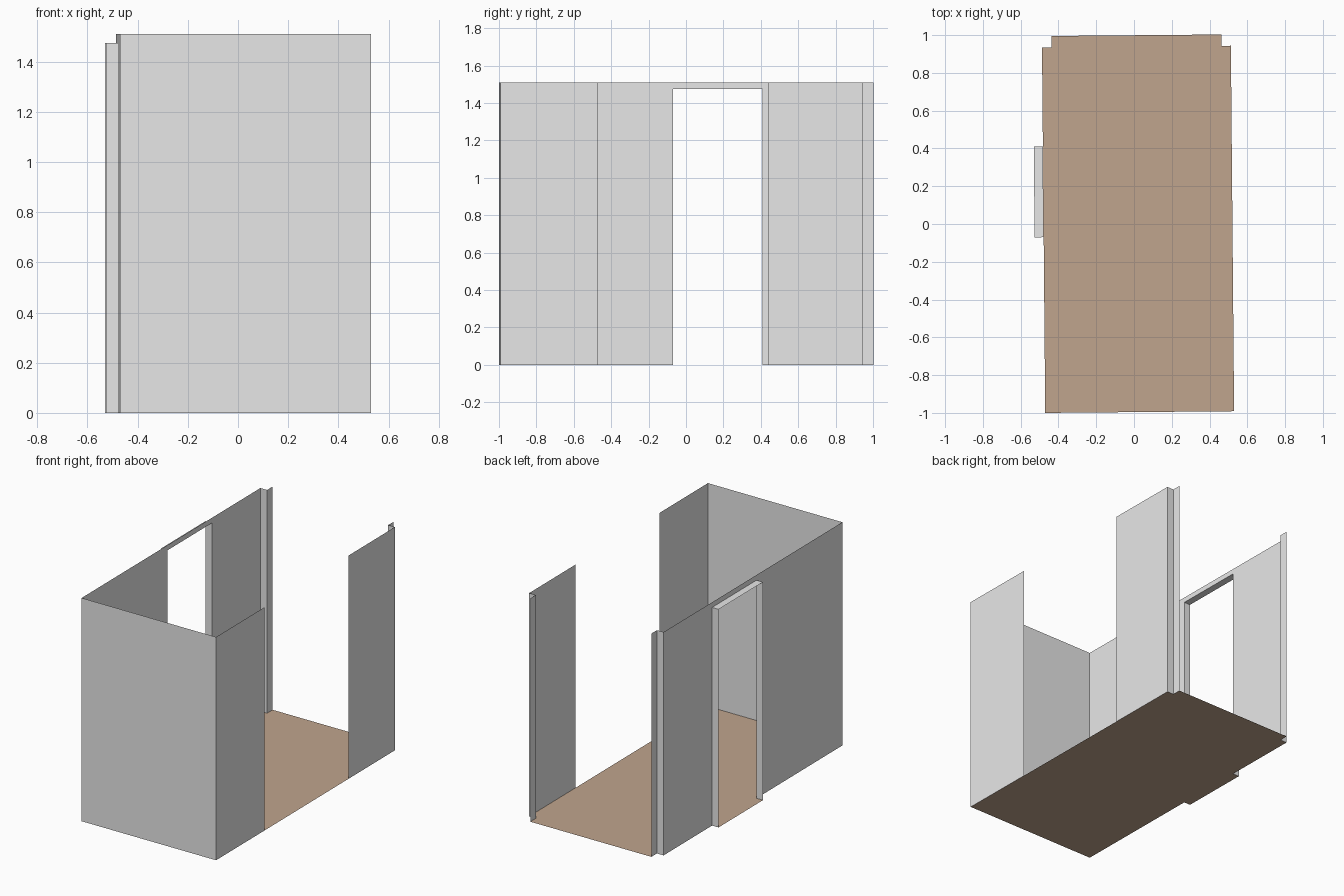
import bpy, math

if "Cube" in bpy.data.objects:
    bpy.data.objects.remove(bpy.data.objects["Cube"])

HEIGHT, DOOR_TOP = 1.51, 1.475
WIDTH, LENGTH = 1.0, 1.935
NOTCH, STUB = 0.05, 0.06            # stepped rear corners
DOOR_A, DOOR_B, DEPTH = 0.93, 1.41, 0.048
GAP_A, GAP_B = 0.522, 1.432         # full-height opening on the right
ANGLE = 0.0088                      # the plan is turned very slightly


def material(name, rgb):
    m = bpy.data.materials.new(name)
    m.diffuse_color = (*rgb, 1)
    m.use_nodes = True
    m.node_tree.nodes["Principled BSDF"].inputs["Base Color"].default_value = m.diffuse_color
    return m


grey = material("wall_grey", (0.8, 0.8, 0.8))
brown = material("floor_brown", (0.527, 0.373, 0.268))


def place(u, v, z):
    """Plan coordinates from the front left corner to world."""
    c, s = math.cos(ANGLE), math.sin(ANGLE)
    return (-0.47 + u * c - v * s, -1.0 + u * s + v * c, z)


def sheet(name, verts, faces, mat):
    me = bpy.data.meshes.new(name)
    me.from_pydata([place(*p) for p in verts], [], faces)
    me.materials.append(mat)
    ob = bpy.data.objects.new(name, me)
    bpy.context.collection.objects.link(ob)
    return ob


def wall(name, path, z0=0.0, z1=HEIGHT):
    """Thin upright wall following a plan path."""
    n = len(path)
    verts = [(u, v, z) for z in (z0, z1) for u, v in path]
    faces = [(i, i + 1, n + i + 1, n + i) for i in range(n - 1)]
    return sheet(name, verts, faces, grey)


# Floor, reaching into the doorway and between the rear stubs
plan = [(0, 0), (WIDTH, 0), (WIDTH, LENGTH), (WIDTH - NOTCH, LENGTH),
        (WIDTH - NOTCH, LENGTH + STUB), (NOTCH, LENGTH + STUB),
        (NOTCH, LENGTH), (0, LENGTH), (0, DOOR_B), (-DEPTH, DOOR_B),
        (-DEPTH, DOOR_A), (0, DOOR_A)]
sheet("floor", [(u, v, 0) for u, v in plan], [tuple(range(len(plan)))], brown)

# Walls
wall("front_wall", [(0, 0), (WIDTH, 0)])
wall("right_front_wall", [(WIDTH, 0), (WIDTH, GAP_A)])
wall("right_rear_wall", [(WIDTH, GAP_B), (WIDTH, LENGTH),
                         (WIDTH - NOTCH, LENGTH), (WIDTH - NOTCH, LENGTH + STUB)])
wall("left_rear_wall", [(NOTCH, LENGTH + STUB), (NOTCH, LENGTH),
                        (0, LENGTH), (0, DOOR_B)])
wall("left_front_wall", [(0, DOOR_A), (0, 0)])
wall("door_header", [(0, DOOR_B), (0, DOOR_A)], DOOR_TOP, HEIGHT)

# Door reveal: two jambs and the soffit
for name, v in (("door_jamb_front", DOOR_A), ("door_jamb_rear", DOOR_B)):
    wall(name, [(0, v), (-DEPTH, v)], 0, DOOR_TOP)
sheet("door_soffit", [(-DEPTH, DOOR_A, DOOR_TOP), (0, DOOR_A, DOOR_TOP),
                      (0, DOOR_B, DOOR_TOP), (-DEPTH, DOOR_B, DOOR_TOP)],
      [(0, 1, 2, 3)], grey)
